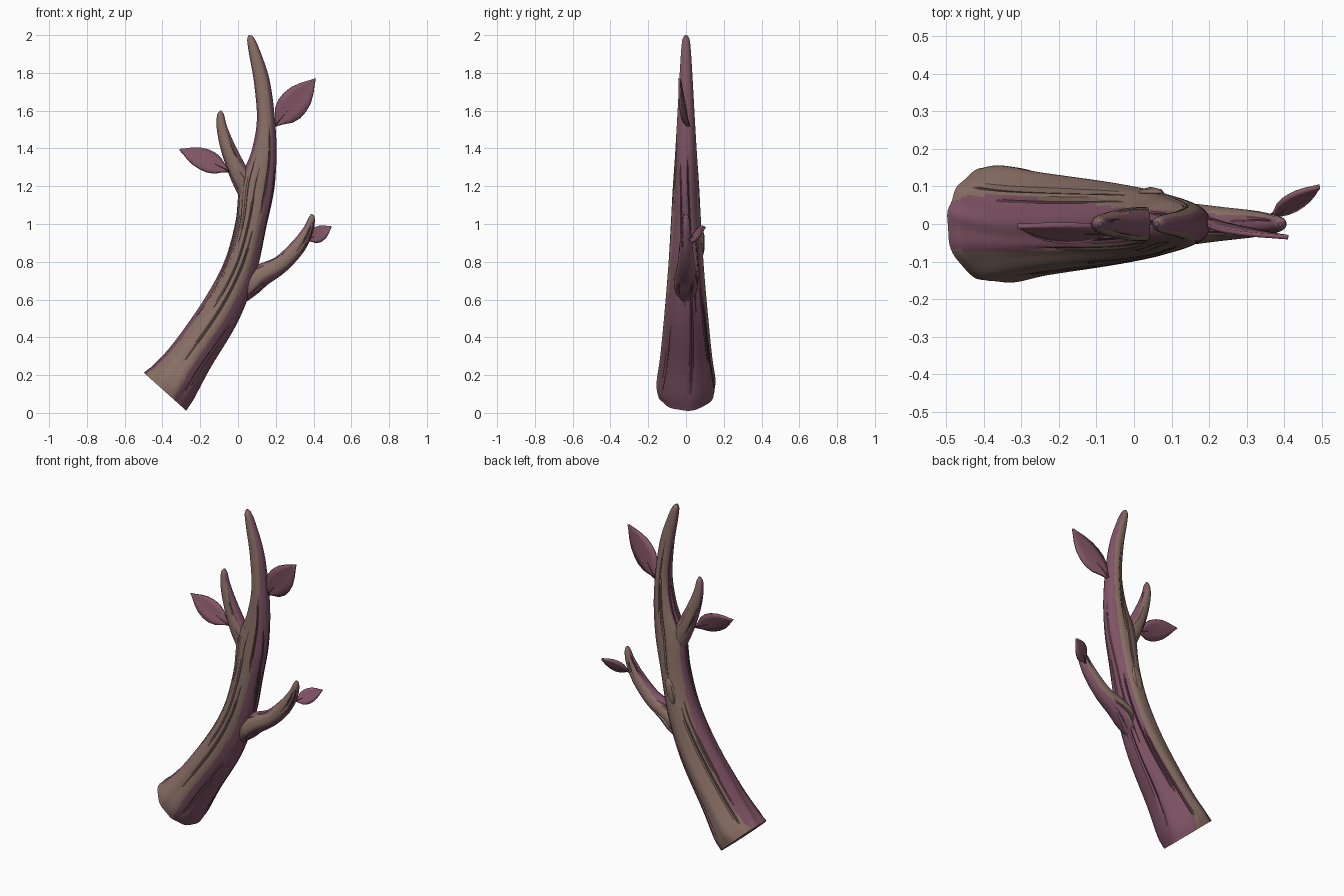
import bpy, bmesh, math, random
from mathutils import Vector

cube = bpy.data.objects.get("Cube")
if cube:
    bpy.data.objects.remove(cube, do_unlink=True)


def material(name, rgb):
    m = bpy.data.materials.new(name)
    m.use_nodes = True
    m.diffuse_color = (*rgb, 1)
    m.node_tree.nodes["Principled BSDF"].inputs["Base Color"].default_value = (*rgb, 1)
    return m


brown = material("bark brown", (0.25, 0.16, 0.13))
plum = material("bark plum", (0.215, 0.088, 0.13))
dark = material("groove brown", (0.085, 0.052, 0.045))
dark_plum = material("groove plum", (0.09, 0.037, 0.052))
leaf_mat = material("leaf plum", (0.225, 0.092, 0.132))
BROWN, PLUM, DARK, DARK_PLUM = range(4)


def finish(name, bm, mats, angle=32):
    bmesh.ops.recalc_face_normals(bm, faces=bm.faces)
    me = bpy.data.meshes.new(name)
    bm.to_mesh(me)
    bm.free()
    ob = bpy.data.objects.new(name, me)
    bpy.context.collection.objects.link(ob)
    for m in mats:
        me.materials.append(m)
    bpy.ops.object.select_all(action='DESELECT')
    bpy.context.view_layer.objects.active = ob
    ob.select_set(True)
    bpy.ops.object.shade_smooth_by_angle(angle=math.radians(angle))
    return ob


def spline(keys, steps):
    """Catmull-Rom samples through rows of (x, z, in-plane radius, depth radius)."""
    k = [Vector(p) for p in keys]
    k = [2 * k[0] - k[1]] + k + [2 * k[-1] - k[-2]]
    out = []
    for i in range(1, len(k) - 2):
        a, b, c, d = k[i - 1:i + 3]
        for s in range(steps):
            t = s / steps
            out.append(0.5 * (2 * b + (c - a) * t + (2 * a - 5 * b + 4 * c - d) * t * t
                              + (3 * b - a - 3 * c + d) * t ** 3))
    return out + [k[-2]]


def bark_tube(name, keys, sides, steps, grooves, depth, seed, plum_left, plum_right):
    """Grooved tube; plum_left and plum_right give the plum band's width at base and tip."""
    rng = random.Random(seed)
    path = spline(keys, steps)
    n = len(path)
    # each groove follows one column of the tube over part of its length
    cuts = {}
    for g in range(grooves):
        col = int((g + rng.uniform(0.15, 0.85)) * sides / grooves)
        start = rng.uniform(0.0, 0.55)
        cuts[col] = (start, start + rng.uniform(0.2, 0.42), rng.uniform(0.6, 1))
    phase = rng.uniform(0, 6)

    def cut(i, t):
        if i not in cuts:
            return 0
        a, b, d = cuts[i]
        return d * math.sin(math.pi * (t - a) / (b - a)) if a <= t <= b else 0

    def turn(a, t):
        return a + 0.2 * math.sin(9 * t + phase + 2 * math.sin(a))

    bm = bmesh.new()
    rings = []
    for j, p in enumerate(path):
        t = j / (n - 1)
        q0, q1 = path[max(j - 1, 0)], path[min(j + 1, n - 1)]
        tan = Vector((q1[0] - q0[0], 0, q1[1] - q0[1])).normalized()
        side = Vector((tan.z, 0, -tan.x))
        ring = []
        for i in range(sides):
            a0 = 2 * math.pi * i / sides
            a = turn(a0, t)
            lump = 0.018 * math.sin(9 * a0 + 5 * t + phase) * (1 - t)
            f = 1 + lump - depth * cut(i, t)
            co = Vector((p[0], 0, p[1])) + side * p[2] * f * math.cos(a)
            ring.append(bm.verts.new(co + Vector((0, p[3] * f * math.sin(a), 0))))
        rings.append(ring)
    for j in range(n - 1):
        t = (j + 0.5) / (n - 1)
        for i in range(sides):
            k = (i + 1) % sides
            f = bm.faces.new((rings[j][i], rings[j][k], rings[j + 1][k], rings[j + 1][i]))
            a = turn(2 * math.pi * (i + 0.5) / sides, t)
            lo, hi = plum_right if math.cos(a) > 0 else plum_left
            edge = lo + (hi - lo) * t + 0.05 * math.sin(14 * t + phase)
            is_plum = abs(math.sin(a)) < edge
            if cut(i, t) > 0.3:
                f.material_index = DARK_PLUM if is_plum else DARK
            else:
                f.material_index = PLUM if is_plum else BROWN
    # sunken cut end and rounded tip
    base = bm.faces.new(rings[0])
    tip = bm.faces.new(rings[-1])
    base.material_index = tip.material_index = PLUM
    inner = bmesh.ops.inset_individual(bm, faces=[base], thickness=0.012, depth=-0.006)
    for f in inner["faces"]:
        f.material_index = PLUM
    bmesh.ops.poke(bm, faces=[base, tip])
    return finish(name, bm, (brown, plum, dark, dark_plum))


# Main stem and its two side branches
bark_tube("trunk", [
    (-0.386, 0.112, 0.15, 0.15), (-0.34, 0.165, 0.139, 0.156), (-0.245, 0.30, 0.118, 0.136),
    (-0.09, 0.54, 0.107, 0.113), (0.012, 0.77, 0.09, 0.095), (0.068, 1.0, 0.083, 0.081),
    (0.1, 1.2, 0.093, 0.07), (0.137, 1.37, 0.068, 0.058), (0.148, 1.55, 0.048, 0.047),
    (0.127, 1.75, 0.042, 0.036), (0.09, 1.9, 0.031, 0.027), (0.068, 1.975, 0.02, 0.019),
    (0.06, 2.0, 0.006, 0.006)], 90, 7, 19, 0.09, 4, (0.45, 0.68), (0.95, 0.74))
bark_tube("left_branch", [
    (0.08, 1.08, 0.04, 0.03), (0.04, 1.2, 0.055, 0.044), (-0.005, 1.29, 0.05, 0.044),
    (-0.055, 1.41, 0.039, 0.034), (-0.085, 1.51, 0.028, 0.025), (-0.092, 1.575, 0.019, 0.017),
    (-0.09, 1.6, 0.005, 0.005)], 40, 6, 7, 0.10, 8, (0.5, 0.75), (0.7, 0.75))
bark_tube("right_branch", [
    (-0.01, 0.61, 0.05, 0.045), (0.06, 0.68, 0.066, 0.064), (0.125, 0.728, 0.06, 0.058),
    (0.225, 0.785, 0.047, 0.046), (0.315, 0.877, 0.041, 0.036), (0.37, 0.965, 0.029, 0.025),
    (0.39, 1.03, 0.017, 0.016), (0.39, 1.052, 0.005, 0.005)],
    44, 6, 10, 0.14, 15, (0.55, 0.75), (0.88, 0.8))

# Bark knot on the back of the stem
bm = bmesh.new()
bmesh.ops.create_uvsphere(bm, u_segments=8, v_segments=6, radius=1)
for v in bm.verts:
    v.co = Vector((0.045 + 0.03 * v.co.x + 0.02 * v.co.z, 0.082 + 0.017 * v.co.y,
                   0.9 + 0.08 * v.co.z))
finish("bark_knot", bm, (brown,))


def leaf(name, base, tip, half, lean, bend):
    """Pointed blade with a shallow fold, a slight bend and a short dark midrib."""
    base, tip = Vector(base), Vector(tip)
    axis = tip - base
    across = axis.cross(Vector((0, 1, 0))).normalized()
    across = (across + Vector((0, lean, 0))).normalized()
    normal = axis.cross(across).normalized()
    rows = ((0, 0.08), (0.1, 0.36), (0.22, 0.78), (0.36, 0.99), (0.5, 1),
            (0.65, 0.87), (0.8, 0.56), (0.92, 0.22), (1, 0.02))

    def point(t, u):
        return (base + axis * t + across * half * u
                + normal * (bend * math.sin(math.pi * t) + 0.08 * half * abs(u)))

    bm = bmesh.new()
    grid = [[bm.verts.new(point(t, w * u)) for u in (-1, -0.5, 0, 0.5, 1)] for t, w in rows]
    for r, s in zip(grid, grid[1:]):
        for i in range(4):
            bm.faces.new((r[i], r[i + 1], s[i + 1], s[i]))
    ob = finish(name, bm, (leaf_mat,))
    mod = ob.modifiers.new("thickness", 'SOLIDIFY')
    mod.thickness = 0.012
    mod.offset = 0
    # tapered midrib that runs on into the bark as a stalk
    bm = bmesh.new()
    rings = []
    for t in (-0.1, 0.05, 0.2, 0.35, 0.5):
        c, r = point(t, 0), 0.009 * (0.55 - t) / 0.6
        rings.append([bm.verts.new(c + across * r * 0.6 * x + normal * (r + 0.003) * y)
                      for x, y in ((1, 0), (0, 1), (-1, 0), (0, -1))])
    for r, s in zip(rings, rings[1:]):
        for i in range(4):
            bm.faces.new((r[i], r[(i + 1) % 4], s[(i + 1) % 4], s[i]))
    bm.faces.new(rings[0])
    bm.faces.new(rings[-1])
    finish(name + "_midrib", bm, (dark_plum,))


leaf("upper_right_leaf", (0.195, 0.01, 1.52), (0.41, -0.035, 1.77), 0.077, 0.05, 0.004)
leaf("left_leaf", (-0.05, -0.02, 1.28), (-0.31, -0.005, 1.395), 0.06, -0.4, 0.008)
leaf("lower_right_leaf", (0.37, 0.02, 0.915), (0.495, 0.1, 0.985), 0.042, 0.3, -0.006)
